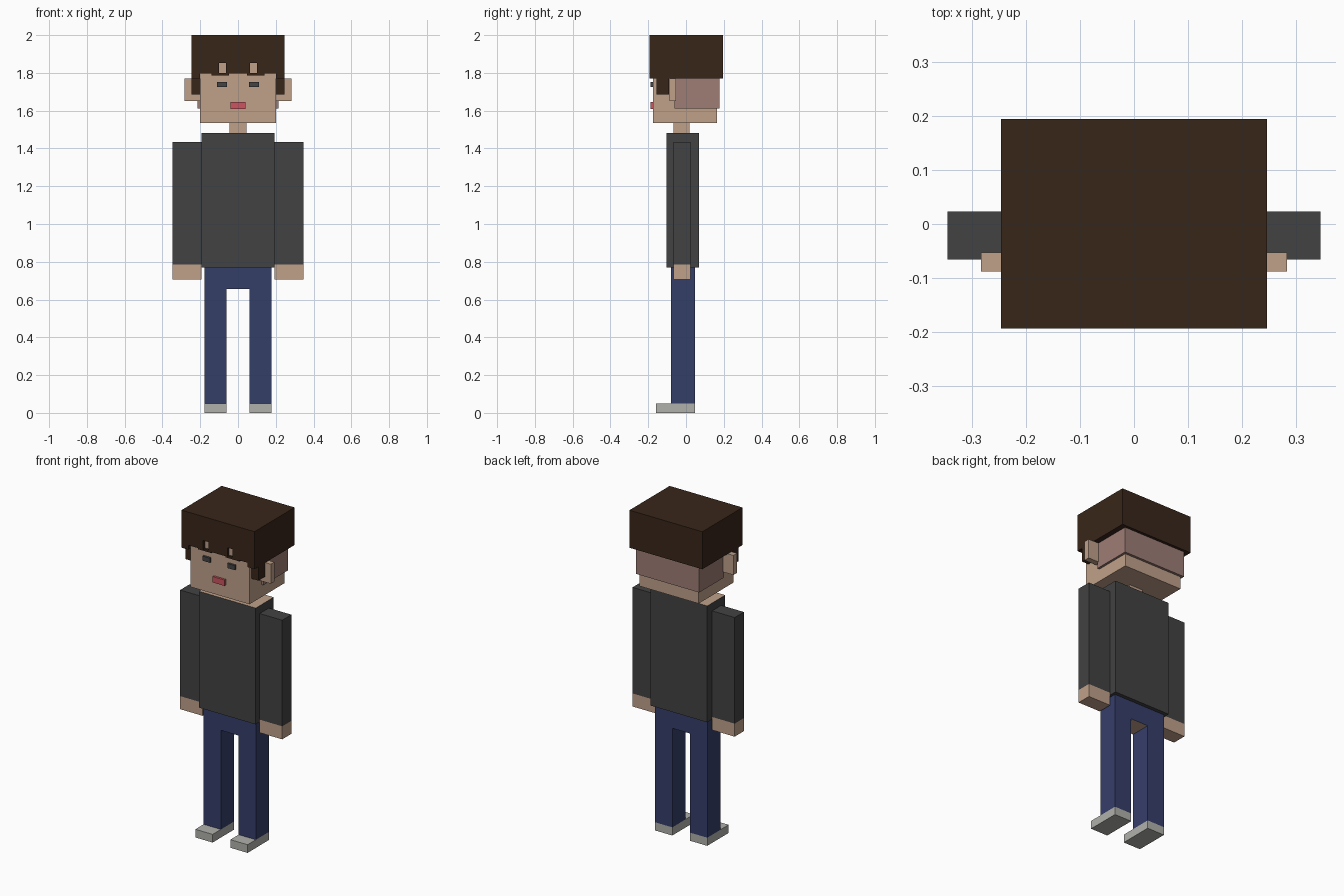
import bpy, bmesh

if "Cube" in bpy.data.objects:
    bpy.data.objects.remove(bpy.data.objects["Cube"])


def material(name, hex_code):
    rgb = [int(hex_code[i:i + 2], 16) / 255 for i in (0, 2, 4)]
    lin = [c / 12.92 if c <= 0.04045 else ((c + 0.055) / 1.055) ** 2.4 for c in rgb]
    m = bpy.data.materials.new(name)
    m.diffuse_color = (*lin, 1)
    m.use_nodes = True
    m.node_tree.nodes["Principled BSDF"].inputs["Base Color"].default_value = m.diffuse_color
    return m


HAIR = material("hair_brown", "39261a")
SKIN = material("skin", "c0a18a")
NAPE = material("shaved_hair", "9d7d75")
SHIRT = material("shirt_grey", "424242")
DENIM = material("denim", "353e69")
SOLE = material("shoe_grey", "b0b0ac")
LIPS = material("lips", "cc5560")
DARK = material("eye_dark", "444444")


def prism(name, profile, y, mat):
    """Extrude an x/z outline from y[0] to y[1]."""
    bm = bmesh.new()
    face = bm.faces.new([bm.verts.new((px, y[0], pz)) for px, pz in profile])
    ext = bmesh.ops.extrude_face_region(bm, geom=[face])["geom"]
    bmesh.ops.translate(bm, vec=(0, y[1] - y[0], 0),
                        verts=[v for v in ext if isinstance(v, bmesh.types.BMVert)])
    bmesh.ops.recalc_face_normals(bm, faces=bm.faces)
    mesh = bpy.data.meshes.new(name)
    bm.to_mesh(mesh)
    bm.free()
    mesh.materials.append(mat)
    ob = bpy.data.objects.new(name, mesh)
    bpy.context.collection.objects.link(ob)
    return ob


def box(name, x, y, z, mat):
    return prism(name, [(x[0], z[0]), (x[1], z[0]), (x[1], z[1]), (x[0], z[1])], y, mat)


def pair(name, x, y, z, mat):
    box("right_" + name, x, y, z, mat)
    box("left_" + name, (-x[1], -x[0]), y, z, mat)


def mirrored(half):
    return half + [(-px, pz) for px, pz in reversed(half)]


def paint(ob, mat, height, normal_z):
    """Give the horizontal face at one height a second material."""
    ob.data.materials.append(mat)
    for p in ob.data.polygons:
        if abs(p.center.z - height) < 0.001 and p.normal.z * normal_z > 0.9:
            p.material_index = 1


# Shoes and trousers
pair("shoe", (0.06, 0.177), (-0.16, 0.047), (0, 0.05), SOLE)
trousers = prism("trousers", mirrored([(0.06, 0.657), (0.06, 0.05), (0.177, 0.05), (0.177, 0.775)]),
                 (-0.08, 0.047), DENIM)
paint(trousers, SKIN, 0.657, -1)

# Torso, arms and neck
torso = box("torso", (-0.193, 0.193), (-0.104, 0.07), (0.77, 1.483), SHIRT)
paint(torso, SKIN, 1.483, 1)
pair("sleeve", (0.193, 0.346), (-0.066, 0.023), (0.785, 1.435), SHIRT)
pair("hand", (0.193, 0.346), (-0.066, 0.023), (0.705, 0.785), SKIN)
box("neck", (-0.046, 0.046), (-0.065, 0.018), (1.48, 1.54), SKIN)

# Head with short-cropped back
box("head", (-0.2, 0.2), (-0.175, 0.163), (1.535, 1.95), SKIN)
box("cropped_hair", (-0.214, 0.214), (-0.06, 0.178), (1.612, 1.9), NAPE)
pair("ear", (0.19, 0.284), (-0.088, -0.053), (1.65, 1.77), SKIN)

# Facial features
pair("eye", (0.059, 0.11), (-0.188, -0.17), (1.725, 1.753), DARK)
pair("brow", (0.048, 0.14), (-0.188, -0.17), (1.787, 1.8), HAIR)
box("mouth", (-0.04, 0.04), (-0.188, -0.17), (1.61, 1.646), LIPS)

# Hair: cap, notched fringe and sideburns
box("hair_cap", (-0.247, 0.247), (-0.165, 0.195), (1.77, 2), HAIR)
prism("fringe", mirrored([(0.063, 1.797), (0.063, 1.853), (0.1, 1.853), (0.1, 1.797),
                          (0.2, 1.797), (0.2, 1.77), (0.247, 1.77), (0.247, 2)]),
      (-0.194, -0.165), HAIR)
pair("sideburn", (0.2, 0.247), (-0.155, -0.09), (1.685, 1.77), HAIR)
